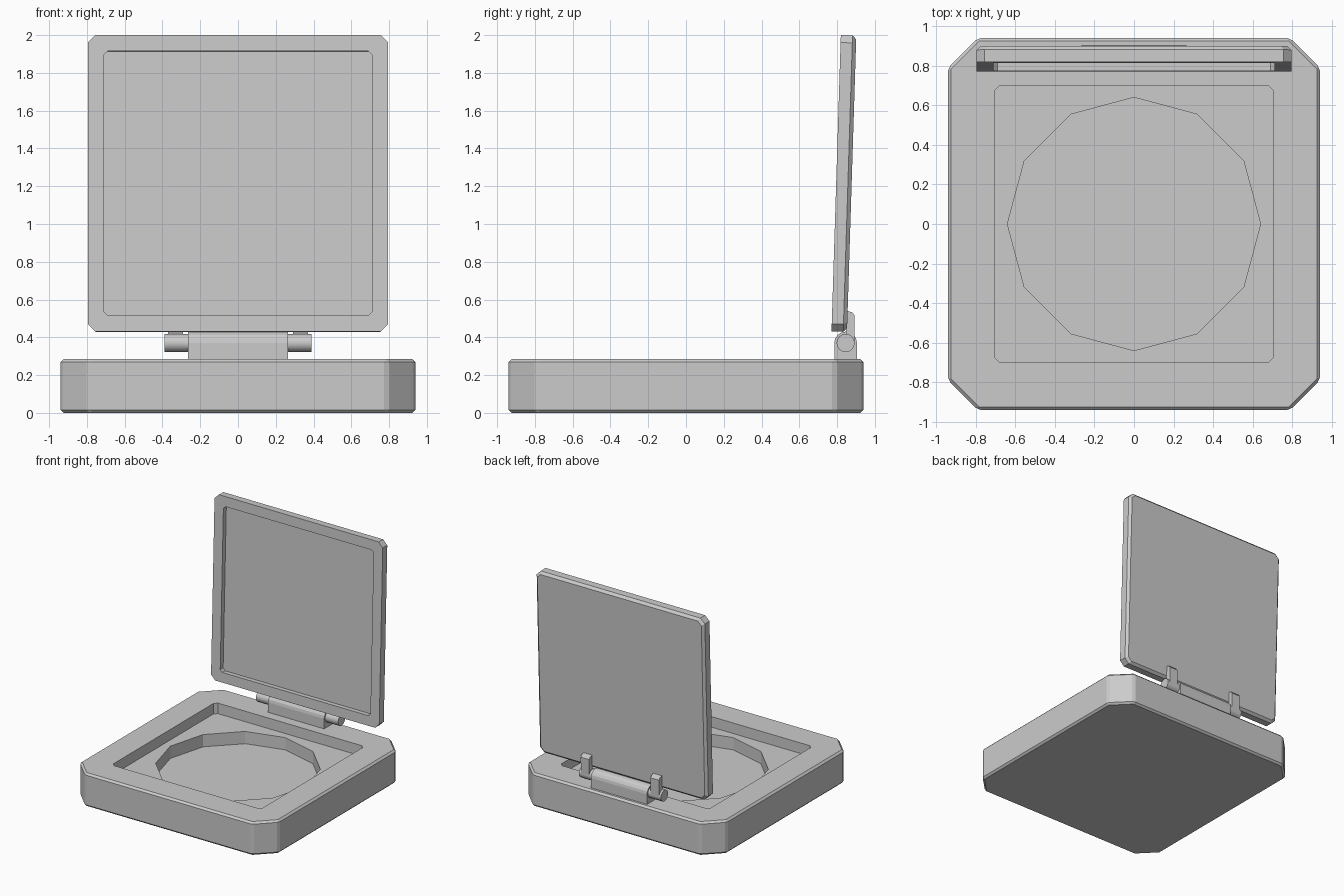
import bpy, bmesh
from math import sin, cos, pi, radians
from mathutils import Matrix

if "Cube" in bpy.data.objects:
    bpy.data.objects.remove(bpy.data.objects["Cube"])


def octagon(hx, hy, c):
    """Rectangle outline with chamfered corners."""
    return [(hx, -hy + c), (hx, hy - c), (hx - c, hy), (-hx + c, hy),
            (-hx, hy - c), (-hx, -hy + c), (-hx + c, -hy), (hx - c, -hy)]


def circle(r, n):
    return [(r * cos(2 * pi * i / n), r * sin(2 * pi * i / n)) for i in range(n)]


def loft(name, rings, matrix=Matrix()):
    """Skin a list of (outline, height) rings and cap both ends."""
    bm = bmesh.new()
    loops = [[bm.verts.new((x, y, h)) for x, y in pts] for pts, h in rings]
    for a, b in zip(loops, loops[1:]):
        n = len(a)
        for i in range(n):
            bm.faces.new((a[i], a[(i + 1) % n], b[(i + 1) % n], b[i]))
    bm.faces.new(loops[0][::-1])
    bm.faces.new(loops[-1])
    bmesh.ops.recalc_face_normals(bm, faces=bm.faces)
    bm.transform(matrix)
    me = bpy.data.meshes.new(name)
    bm.to_mesh(me)
    bm.free()
    ob = bpy.data.objects.new(name, me)
    bpy.context.collection.objects.link(ob)
    return ob


# maps profile (x, y) to world (y, z) and extrusion height to world x
SIDEWAYS = Matrix(((0, 0, 1, 0), (1, 0, 0, 0), (0, 1, 0, 0), (0, 0, 0, 1)))


def extrude_x(name, profile, x0, x1):
    return loft(name, [(profile, x0), (profile, x1)], SIDEWAYS)


# Base tray with square pocket and twelve-sided well
TOP, SHELF, FLOOR = 0.285, 0.195, 0.09
base = loft("base", [(octagon(0.94, 0.94, 0.15), 0), (octagon(0.94, 0.94, 0.15), TOP)])
bev = base.modifiers.new("edges", 'BEVEL')
bev.width = 0.016
bev.segments = 1
cutters = [
    loft("pocket_cutter", [(octagon(0.705, 0.7, 0.025), SHELF), (octagon(0.705, 0.7, 0.025), 0.5)]),
    loft("well_cutter", [(circle(0.64, 12), FLOOR), (circle(0.64, 12), 0.4)]),
]
bpy.context.view_layer.objects.active = base
for cut in cutters:
    cut.hide_render = True
    mod = base.modifiers.new("cut", 'BOOLEAN')
    mod.operation = 'DIFFERENCE'
    mod.solver = 'EXACT'
    mod.object = cut
for name in [m.name for m in base.modifiers]:
    bpy.ops.object.modifier_apply(modifier=name)
for cut in cutters:
    bpy.data.objects.remove(cut)

# Lid: back chamfer, rim and mirror recess; local z runs from front to back
H = 0.785
lid_place = (Matrix.Translation((0, 0.795, 1.216)) @ Matrix.Rotation(radians(-1.8), 4, 'X')
             @ Matrix(((1, 0, 0, 0), (0, 0, 1, 0), (0, 1, 0, 0), (0, 0, 0, 1))))
rim = octagon(0.795, H, 0.04)
recess = octagon(0.71, 0.7, 0.02)
loft("lid", [(octagon(0.775, H - 0.02, 0.032), 0.082), (rim, 0.062), (rim, 0),
             (recess, 0), (recess, 0.04)], lid_place)

# Hinge barrel fixed to the base
PY, PZ = 0.845, 0.37
arch = [(PY + 0.06 * cos(pi * i / 8), PZ + 0.06 * sin(pi * i / 8)) for i in range(9)]
extrude_x("hinge_barrel", [(PY + 0.06, 0.27)] + arch + [(PY - 0.06, 0.27)], -0.265, 0.265)

# Hinge pin
pin = extrude_x("hinge_pin", [(PY + x, PZ + y) for x, y in circle(0.048, 16)], -0.388, 0.388)
bpy.ops.object.select_all(action='DESELECT')
pin.select_set(True)
bpy.context.view_layer.objects.active = pin
bpy.ops.object.shade_smooth_by_angle()

# Tabs joining the pin to the back of the lid
tab = [(0.85, 0.37), (0.892, 0.37), (0.893, 0.515), (0.88, 0.532), (0.855, 0.54), (0.845, 0.535)]
for side, s in (("left", -1), ("right", 1)):
    extrude_x("lid_tab_" + side, tab, *sorted((s * 0.29, s * 0.37)))
